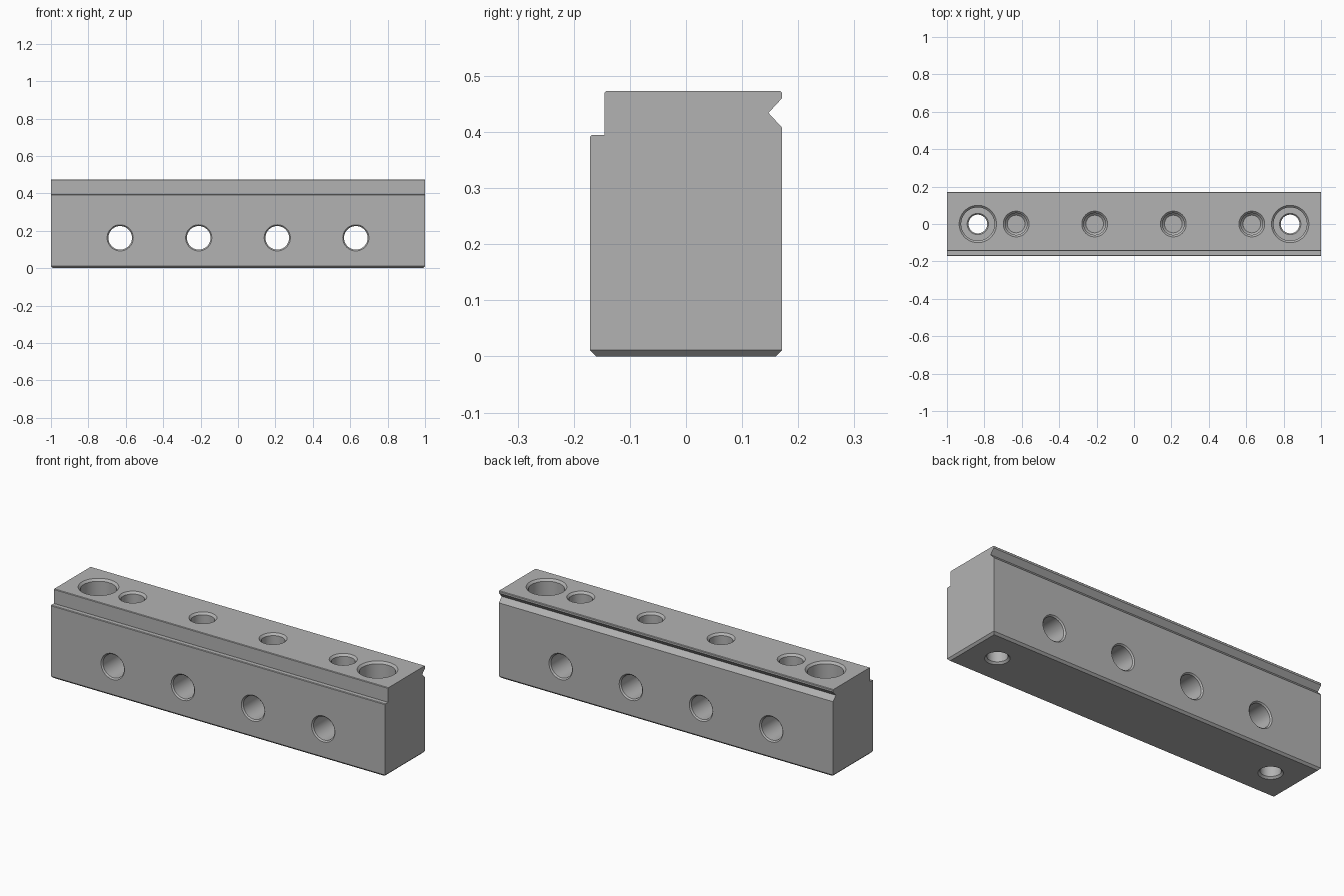
import bpy, bmesh, math
from mathutils import Matrix, Vector

if "Cube" in bpy.data.objects:
    bpy.data.objects.remove(bpy.data.objects["Cube"])

HL, HW, H = 1.0, 0.171, 0.473
SEG = 64

grey = bpy.data.materials.new("machined grey")
grey.diffuse_color = (0.45, 0.45, 0.45, 1)
grey.use_nodes = True
grey.node_tree.nodes["Principled BSDF"].inputs["Base Color"].default_value = grey.diffuse_color


def make_object(name, bm):
    bmesh.ops.recalc_face_normals(bm, faces=bm.faces[:])
    mesh = bpy.data.meshes.new(name)
    bm.to_mesh(mesh)
    bm.free()
    mesh.materials.append(grey)
    ob = bpy.data.objects.new(name, mesh)
    bpy.context.collection.objects.link(ob)
    return ob


def lathe(bm, profile, matrix):
    """Closed solid of revolution about local z from (radius, height) points."""
    rings = []
    for r, h in profile:
        rings.append([bm.verts.new(matrix @ Vector((
            r * math.cos(2 * math.pi * i / SEG),
            r * math.sin(2 * math.pi * i / SEG), h))) for i in range(SEG)])
    for a, b in zip(rings, rings[1:]):
        for i in range(SEG):
            j = (i + 1) % SEG
            bm.faces.new((a[i], a[j], b[j], b[i]))
    bm.faces.new(rings[0][::-1])
    bm.faces.new(rings[-1])


# Bar: cross-section with front ledge and rear V groove, extruded along x
c = 0.003
section = [(-HW, 0), (HW, 0), (HW, 0.408), (0.147, 0.434), (HW, 0.460),
           (HW, H - c), (HW - c, H), (-0.145 + c, H), (-0.145, H - c),
           (-0.145, 0.395), (-HW + c, 0.395), (-HW, 0.395 - c)]
bm = bmesh.new()
left = [bm.verts.new((-HL, y, z)) for y, z in section]
right = [bm.verts.new((HL, y, z)) for y, z in section]
bm.faces.new(left)
bm.faces.new(right[::-1])
for i in range(len(section)):
    j = (i + 1) % len(section)
    bm.faces.new((left[i], right[i], right[j], left[j]))
bmesh.ops.recalc_face_normals(bm, faces=bm.faces[:])
# Chamfer all round the underside
bottom = [e for e in bm.edges if all(v.co.z < 1e-5 for v in e.verts)]
bmesh.ops.bevel(bm, geom=bottom, offset=0.011, segments=1, affect='EDGES')
bar = make_object("jaw_bar", bm)

# Hole cutters
bm = bmesh.new()
E = 0.02
cross = [(0.070, -HW - E), (0.070, -HW), (0.063, -HW + 0.007),
         (0.063, HW - 0.007), (0.070, HW), (0.070, HW + E)]
blind = [(0.047, 0.265), (0.058, 0.276), (0.058, H - 0.011),
         (0.069, H), (0.069, H + E)]
bolt = [(0.060, -E), (0.060, 0), (0.050, 0.010), (0.050, 0.302),
        (0.057, 0.309), (0.089, 0.309), (0.089, H - 0.011),
        (0.100, H), (0.100, H + E)]
for side in (-1, 1):
    for x in (0.21, 0.63):
        # Cross hole through the bar and blind hole from the top
        lathe(bm, cross, Matrix.Translation((side * x, 0, 0.162))
              @ Matrix.Rotation(math.pi / 2, 4, 'X'))
        lathe(bm, blind, Matrix.Translation((side * x, 0, 0)))
    # Counterbored bolt hole
    lathe(bm, bolt, Matrix.Translation((side * 0.835, 0, 0)))
cutter = make_object("hole_cutter", bm)
cutter.hide_render = True

# Cut the holes and remove the helper
mod = bar.modifiers.new("holes", 'BOOLEAN')
mod.operation = 'DIFFERENCE'
mod.solver = 'EXACT'
mod.object = cutter
bpy.context.view_layer.objects.active = bar
bar.select_set(True)
bpy.ops.object.modifier_apply(modifier=mod.name)
bpy.data.objects.remove(cutter, do_unlink=True)

bpy.ops.object.shade_smooth_by_angle(angle=math.radians(25))
